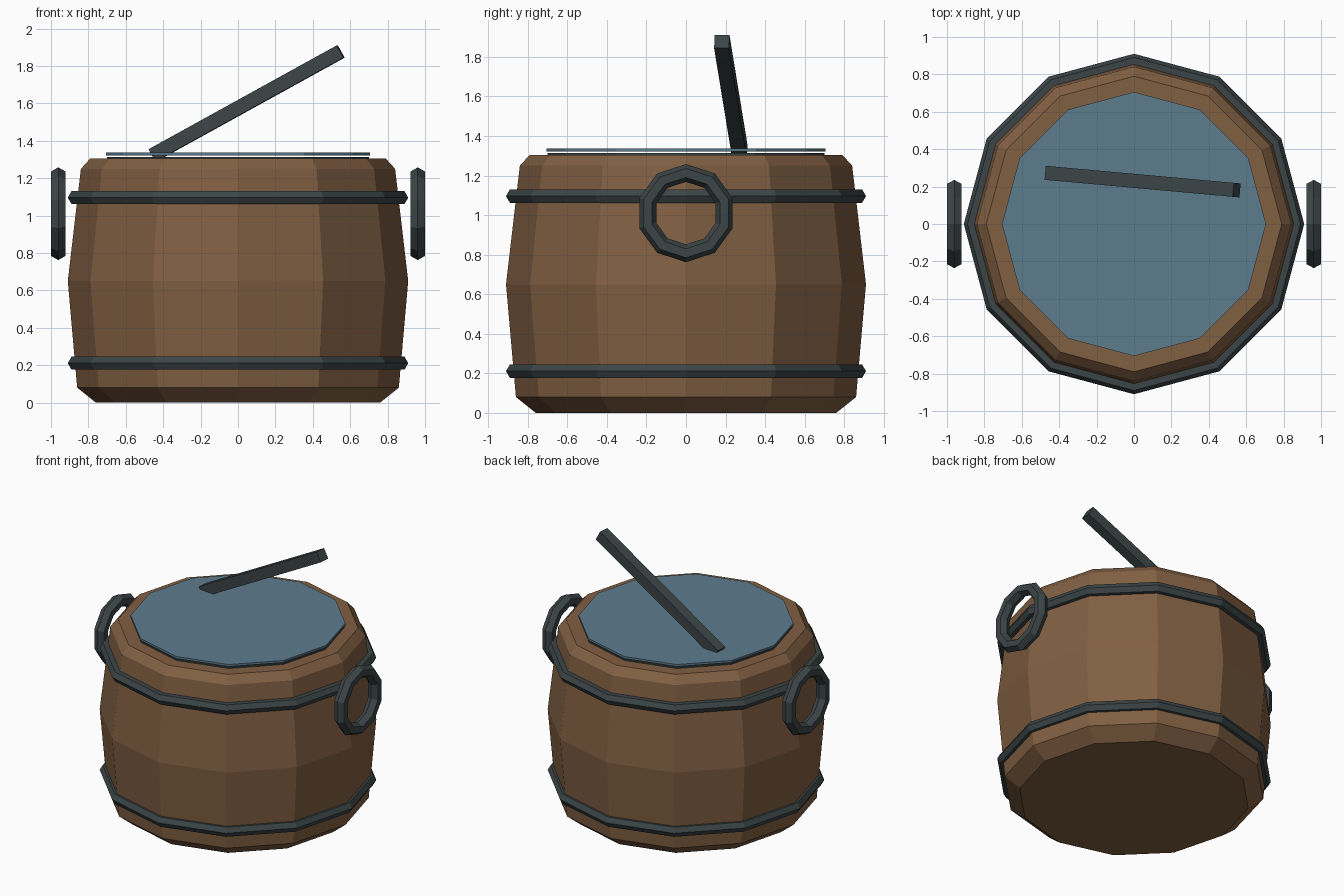
import bpy
import bmesh
from math import cos, sin, tau, pi
from mathutils import Matrix, Vector

if "Cube" in bpy.data.objects:
    bpy.data.objects.remove(bpy.data.objects["Cube"])


def material(name, color):
    m = bpy.data.materials.new(name)
    m.diffuse_color = (*color, 1)
    m.use_nodes = True
    m.node_tree.nodes["Principled BSDF"].inputs["Base Color"].default_value = m.diffuse_color
    return m


WOOD = material("wood", (0.22, 0.115, 0.055))
IRON = material("iron", (0.045, 0.06, 0.062))
WATER = material("water", (0.11, 0.20, 0.27))


def finish(name, bm, mat):
    bmesh.ops.recalc_face_normals(bm, faces=bm.faces)
    mesh = bpy.data.meshes.new(name)
    bm.to_mesh(mesh)
    bm.free()
    mesh.materials.append(mat)
    obj = bpy.data.objects.new(name, mesh)
    bpy.context.collection.objects.link(obj)
    return obj


def lathe(name, profile, sides, mat, closed=False, matrix=Matrix()):
    """Spin (radius, z) points; closed joins last to first, else ends are capped."""
    bm = bmesh.new()
    rings = [[bm.verts.new((r * cos(tau * i / sides), r * sin(tau * i / sides), z))
              for i in range(sides)] for r, z in profile]
    pairs = list(zip(rings, rings[1:]))
    if closed:
        pairs.append((rings[-1], rings[0]))
    else:
        bm.faces.new(rings[0])
        bm.faces.new(rings[-1])
    for a, b in pairs:
        for i in range(sides):
            j = (i + 1) % sides
            bm.faces.new((a[i], a[j], b[j], b[i]))
    bm.transform(matrix)
    return finish(name, bm, mat)


def hex_ring(name, major, minor, sides, matrix):
    section = [(major + minor * cos(tau * k / 6), minor * sin(tau * k / 6)) for k in range(6)]
    return lathe(name, section, sides, IRON, True, matrix)


# Barrel body
lathe("barrel_body", [(0.76, 0), (0.86, 0.08), (0.91, 0.65), (0.84, 1.25), (0.79, 1.305)], 12, WOOD)

# Inner disc and water surface
lathe("inner_disc", [(0.70, 1.30), (0.70, 1.314)], 12, IRON)
lathe("water_surface", [(0.706, 1.322), (0.706, 1.337)], 12, WATER)

# Iron hoops
for name, z in (("lower_hoop", 0.211), ("upper_hoop", 1.096)):
    hex_ring(name, 0.87, 0.04, 12, Matrix.Translation((0, 0, z)))

# Ring handles on both sides
for name, x in (("left_handle", -0.961), ("right_handle", 0.961)):
    hex_ring(name, 0.203, 0.045, 10, Matrix.Translation((x, 0, 1.01)) @ Matrix.Rotation(pi / 2, 4, 'Y'))

# Ladle handle leaning out of the water
low, high = Vector((-0.457, 0.272, 1.322)), Vector((0.549, 0.181, 1.877))
axis = high - low
bm = bmesh.new()
bmesh.ops.create_cube(bm, size=1)
bm.transform(Matrix.Translation((low + high) / 2)
             @ axis.to_track_quat('X', 'Z').to_matrix().to_4x4()
             @ Matrix.Diagonal((axis.length, 0.075, 0.075, 1)))
finish("ladle_handle", bm, IRON)
